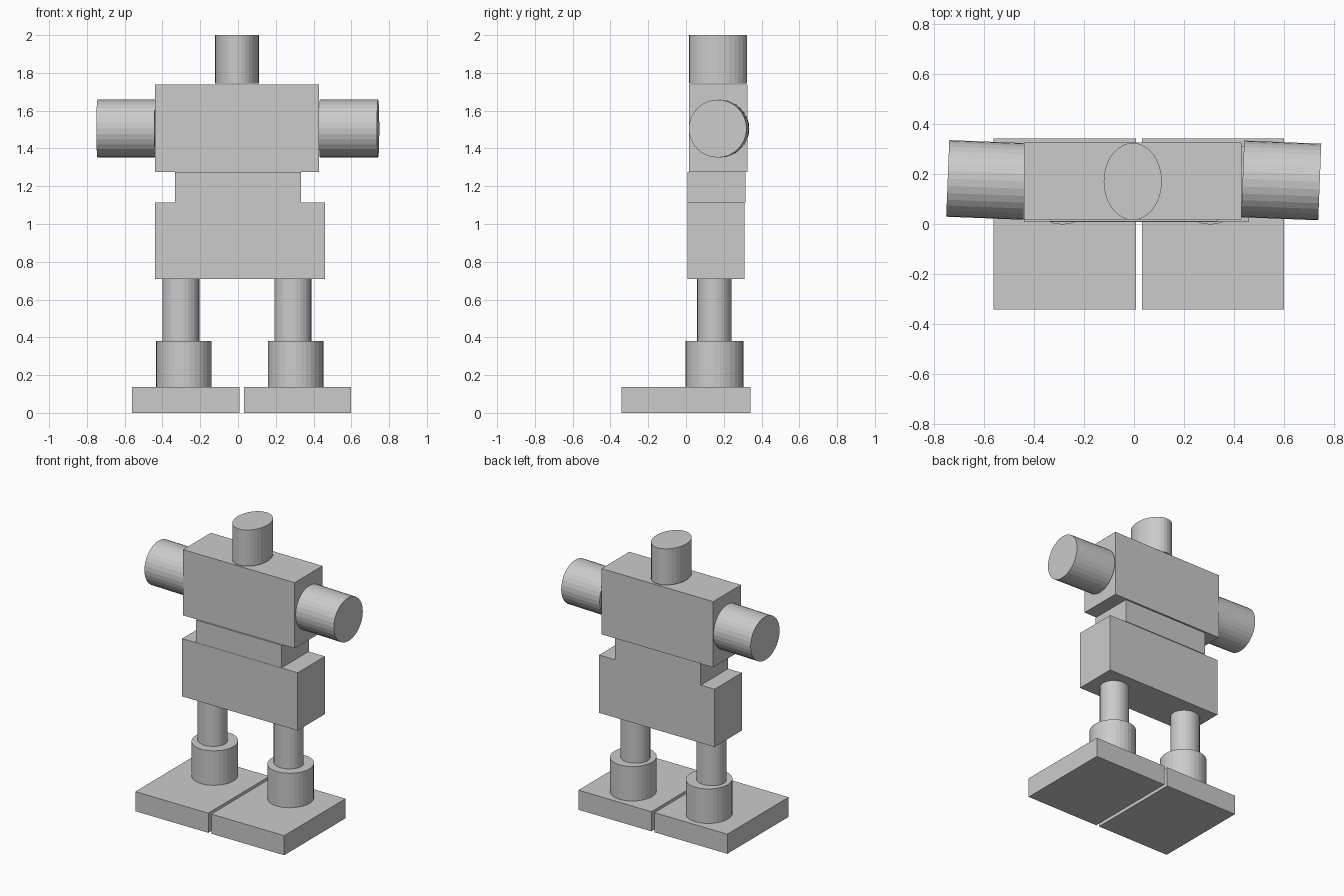
import bpy, math

if "Cube" in bpy.data.objects:
    bpy.data.objects.remove(bpy.data.objects["Cube"])


def finish(name, size):
    ob = bpy.context.object
    ob.name = name
    ob.scale = size
    bpy.ops.object.transform_apply(location=False, rotation=False, scale=True)
    return ob


def box(name, x0, x1, y0, y1, z0, z1):
    bpy.ops.mesh.primitive_cube_add(
        size=1, location=((x0 + x1) / 2, (y0 + y1) / 2, (z0 + z1) / 2))
    return finish(name, (x1 - x0, y1 - y0, z1 - z0))


def post(name, x, y, rx, ry, z0, z1):
    """Upright oval cylinder."""
    bpy.ops.mesh.primitive_cylinder_add(
        vertices=32, radius=1, depth=1, location=(x, y, (z0 + z1) / 2))
    return finish(name, (rx, ry, z1 - z0))


# Torso blocks, from hips up to chest
box("hips", -0.44, 0.46, 0.007, 0.31, 0.708, 1.115)
box("waist", -0.333, 0.333, 0.009, 0.315, 1.115, 1.274)
box("chest", -0.44, 0.43, 0.017, 0.326, 1.275, 1.738)

# Head, floating just above the chest
post("head", -0.005, 0.17, 0.116, 0.154, 1.745, 2.0)

# Arm stubs, both turned slightly the same way
for side, x, y in (("left", -0.59, 0.176), ("right", 0.588, 0.174)):
    bpy.ops.mesh.primitive_cylinder_add(
        vertices=32, radius=0.153, depth=0.308, location=(x, y, 1.505),
        rotation=(0, math.pi / 2, -0.04))
    bpy.context.object.name = side + "_arm"

# Legs, ankles and feet
for side, leg_x, ankle_x, foot_x in (("left", -0.303, -0.286, -0.277),
                                     ("right", 0.29, 0.305, 0.315)):
    post(side + "_leg", leg_x, 0.15, 0.098, 0.091, 0.381, 0.708)
    post(side + "_ankle", ankle_x, 0.151, 0.147, 0.153, 0.138, 0.381)
    box(side + "_foot", foot_x - 0.284, foot_x + 0.284,
        -0.341, 0.341, 0, 0.138)
